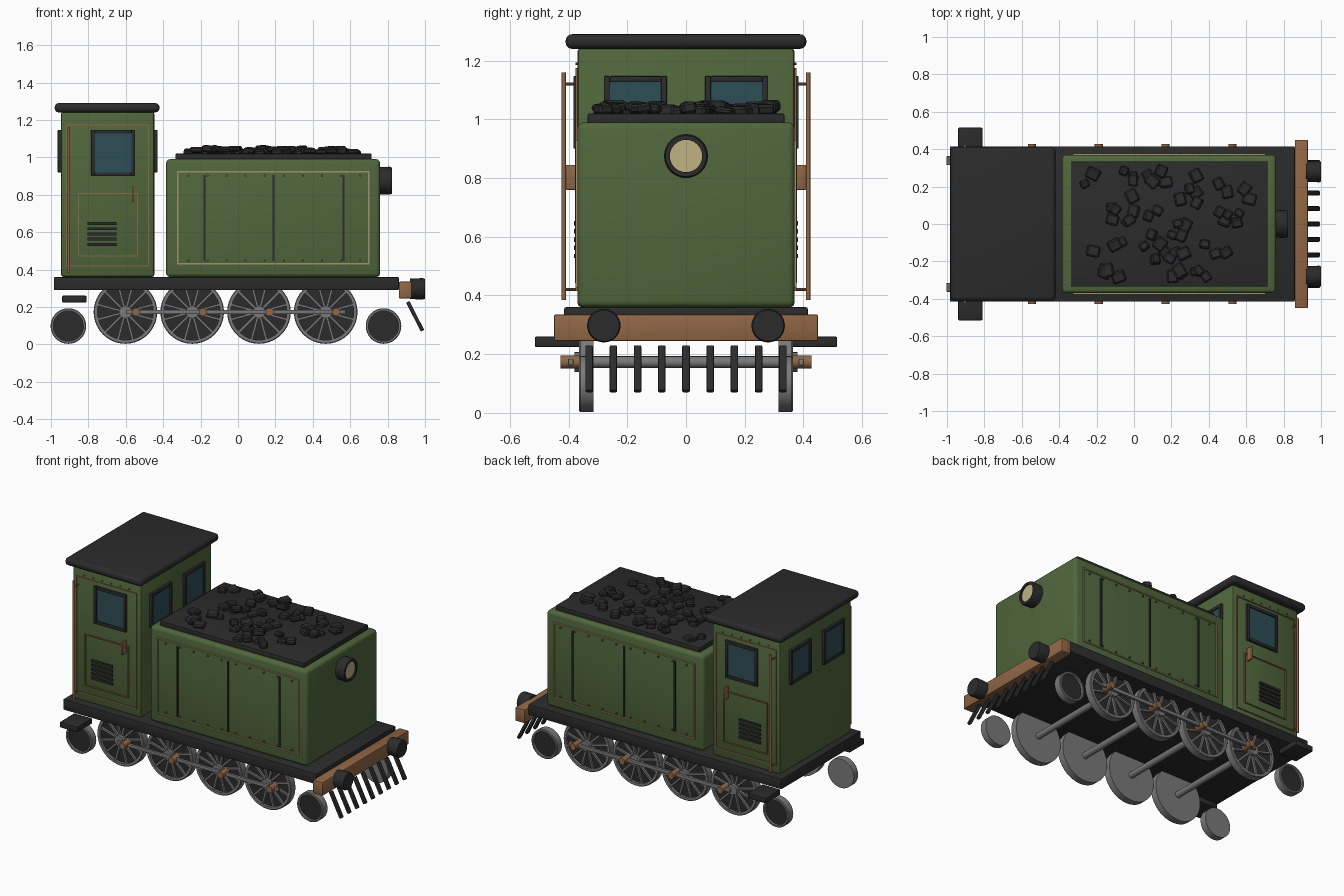
import bpy, bmesh, math, random
from mathutils import Matrix, Vector

if "Cube" in bpy.data.objects:
    bpy.data.objects.remove(bpy.data.objects["Cube"])

random.seed(4)


def material(name, r, g, b):
    m = bpy.data.materials.new(name)
    m.diffuse_color = (r, g, b, 1)
    m.use_nodes = True
    m.node_tree.nodes["Principled BSDF"].inputs["Base Color"].default_value = m.diffuse_color
    return m


GREEN = material("green paint", 0.080, 0.133, 0.045)
DARK = material("dark iron", 0.024, 0.024, 0.025)
STEEL = material("grey steel", 0.190, 0.195, 0.190)
COPPER = material("copper", 0.280, 0.135, 0.060)
BRASS = material("brass trim", 0.370, 0.290, 0.140)
CREAM = material("lamp cream", 0.520, 0.450, 0.230)
GLASS = material("blue glass", 0.026, 0.075, 0.095)


def finish(bm, name, mats, mirror=False):
    """Turn a bmesh into an object, optionally mirrored across y."""
    bmesh.ops.recalc_face_normals(bm, faces=bm.faces)
    me = bpy.data.meshes.new(name)
    bm.to_mesh(me)
    bm.free()
    for m in mats:
        me.materials.append(m)
    ob = bpy.data.objects.new(name, me)
    bpy.context.collection.objects.link(ob)
    if mirror:
        mod = ob.modifiers.new("mirror", 'MIRROR')
        mod.use_axis = (False, True, False)
        mod.use_mirror_merge = False
    bpy.ops.object.select_all(action='DESELECT')
    bpy.context.view_layer.objects.active = ob
    ob.select_set(True)
    bpy.ops.object.shade_smooth_by_angle(angle=math.radians(35))
    return ob


def add_box(bm, x, y, z, bevel=0.0, seg=2, rot=None):
    """Box from (min, max) ranges; rot turns it about its own centre."""
    c = Vector([(a + b) / 2 for a, b in (x, y, z)])
    s = [b - a for a, b in (x, y, z)]
    t = bmesh.new()
    bmesh.ops.create_cube(t, size=1, matrix=Matrix.Diagonal((*s, 1)))
    if bevel:
        bmesh.ops.bevel(t, geom=t.edges[:], offset=bevel, segments=seg,
                        profile=0.5, affect='EDGES')
    t.transform(Matrix.Translation(c) @ (rot or Matrix()))
    me = bpy.data.meshes.new("tmp")
    t.to_mesh(me)
    t.free()
    bm.from_mesh(me)
    bpy.data.meshes.remove(me)


def add_lathe(bm, origin, axis, profile, dark_from=99, seg=32):
    """Spin (radius, distance) points about axis; later segments get slot 1."""
    rot = Vector((0, 0, 1)).rotation_difference(Vector(axis)).to_matrix().to_4x4()
    m = Matrix.Translation(origin) @ rot
    rings = []
    for r, h in profile:
        n = seg if r > 0 else 1
        rings.append([bm.verts.new(m @ Vector((r * math.cos(2 * math.pi * i / n),
                      r * math.sin(2 * math.pi * i / n), h))) for i in range(n)])
    for k, (a, b) in enumerate(zip(rings, rings[1:])):
        for i in range(seg):
            j = (i + 1) % seg
            vs = [a[i % len(a)], a[j % len(a)], b[j % len(b)], b[i % len(b)]]
            f = bm.faces.new(list(dict.fromkeys(vs)))
            f.material_index = 1 if k >= dark_from else 0


def add_rod(bm, p, q, r, seg=16):
    d = Vector(q) - Vector(p)
    add_lathe(bm, p, d.normalized(), [(0, 0), (r, 0), (r, d.length), (0, d.length)], seg=seg)


def box(name, x, y, z, mat, bevel=0.0, seg=2, mirror=False):
    bm = bmesh.new()
    add_box(bm, x, y, z, bevel, seg)
    return finish(bm, name, [mat], mirror)


def add_frame(bm, u, v, w, width, axis='y', bevel=0.0):
    """Rectangular outline: u is the horizontal range, v height, w depth."""
    for a, b in (((u[0], u[0] + width), v), ((u[1] - width, u[1]), v),
                 ((u[0] + width, u[1] - width), (v[0], v[0] + width)),
                 ((u[0] + width, u[1] - width), (v[1] - width, v[1]))):
        if axis == 'y':
            add_box(bm, a, w, b, bevel)
        else:
            add_box(bm, w, a, b, bevel)


# Main bodies
box("chassis", (-0.985, 0.86), (-0.415, 0.415), (0.29, 0.36), DARK, 0.006)
box("cab", (-0.947, -0.447), (-0.37, 0.37), (0.36, 1.245), GREEN, 0.015)
box("roof", (-0.98, -0.42), (-0.41, 0.41), (1.24, 1.29), DARK, 0.022, 4)
box("tank", (-0.385, 0.76), (-0.37, 0.37), (0.36, 0.99), GREEN, 0.022, 3)
box("coal_tray", (-0.335, 0.715), (-0.335, 0.335), (0.98, 1.02), DARK, 0.006)

# Coal lumps
bm = bmesh.new()
for i in range(62):
    x = random.uniform(-0.29, 0.66) if i % 3 else random.gauss(0.2, 0.1)
    y, s, h = random.uniform(-0.285, 0.285), random.uniform(0.024, 0.037), random.uniform(0.012, 0.02)
    z = random.uniform(1.022, 1.045)
    rot = Matrix.Rotation(random.uniform(0, 3), 4, 'Z') @ Matrix.Rotation(random.uniform(-0.25, 0.25), 4, 'X')
    add_box(bm, (x - s, x + s), (y - s * 0.85, y + s * 0.85), (z - h, z + h), 0.008, 1, rot)
finish(bm, "coal", [DARK])

# Cab windows: sides, front and rear
frames, panes = bmesh.new(), bmesh.new()
add_frame(frames, (-0.785, -0.55), (0.90, 1.147), (0.365, 0.384), 0.02, 'y', 0.003)
add_box(panes, (-0.77, -0.565), (0.365, 0.376), (0.915, 1.13))
for x0, x1, g0, g1 in ((-0.45, -0.43, -0.45, -0.438), (-0.964, -0.944, -0.956, -0.944)):
    add_frame(frames, (0.065, 0.28), (0.92, 1.147), (x0, x1), 0.02, 'x', 0.003)
    add_box(panes, (g0, g1), (0.08, 0.265), (0.935, 1.13))
finish(frames, "window_frames", [DARK], True)
finish(panes, "window_panes", [GLASS], True)

# Cab side trim: border, lower door panel, louvres, handle and handrail
bm = bmesh.new()
add_frame(bm, (-0.92, -0.475), (0.415, 1.175), (0.366, 0.376), 0.006)
add_frame(bm, (-0.855, -0.535), (0.47, 0.81), (0.366, 0.377), 0.006)
finish(bm, "cab_trim", [COPPER], True)
bm = bmesh.new()
for i in range(5):
    z = 0.527 + i * 0.028
    add_box(bm, (-0.805, -0.65), (0.365, 0.382), (z, z + 0.015))
finish(bm, "louvres", [DARK], True)
box("door_handle", (-0.568, -0.555), (0.366, 0.41), (0.76, 0.845), COPPER, 0.004, mirror=True)
bm = bmesh.new()
add_rod(bm, (-0.905, 0.416, 0.385), (-0.905, 0.416, 1.16), 0.0075, 12)
for z in (0.42, 1.12):
    add_rod(bm, (-0.905, 0.365, z), (-0.905, 0.418, z), 0.005, 8)
finish(bm, "handrail", [COPPER], True)

# Tank side trim, seams and rivets
bm = bmesh.new()
add_frame(bm, (-0.327, 0.703), (0.428, 0.928), (0.366, 0.377), 0.008)
finish(bm, "tank_trim", [BRASS], True)
bm = bmesh.new()
for x in (-0.18, 0.19, 0.565):
    add_box(bm, (x - 0.005, x + 0.005), (0.365, 0.378), (0.445, 0.905))
finish(bm, "tank_seams", [DARK], True)
bm = bmesh.new()
for i in range(10):
    for z in (0.448, 0.902):
        x = -0.265 + i * 0.102
        add_rod(bm, (x, 0.366, z), (x, 0.379, z), 0.006, 8)
for i in range(6):
    x = -0.86 + i * 0.066
    add_rod(bm, (x, 0.366, 1.19), (x, 0.377, 1.19), 0.004, 8)
finish(bm, "rivets", [GREEN], True)

# Headlamp
bm = bmesh.new()
add_lathe(bm, (0.75, 0, 0.875), (1, 0, 0), [(0, 0), (0.072, 0), (0.075, 0.06), (0.07, 0.073),
          (0.055, 0.073), (0.055, 0.064), (0, 0.064)], 5)
finish(bm, "headlamp", [DARK, CREAM])

# Buffer beam, buffers and guard bars
box("buffer_beam", (0.86, 0.93), (-0.45, 0.45), (0.245, 0.335), COPPER, 0.006)
bm = bmesh.new()
add_lathe(bm, (0.92, 0.28, 0.297), (1, 0, 0), [(0, 0), (0.055, 0), (0.057, 0.07), (0.053, 0.08), (0, 0.08)])
finish(bm, "buffers", [DARK], True)
bm = bmesh.new()
tilt = Matrix.Rotation(math.radians(-27), 4, 'Y')
for i in range(9):
    y = (i - 4) * 0.0825
    add_box(bm, (0.937, 0.957), (y - 0.013, y + 0.013), (0.063, 0.237), 0.005, 2, tilt)
finish(bm, "guard_bars", [DARK])

# Rear steps
box("rear_step", (-0.94, -0.81), (0.36, 0.515), (0.224, 0.26), DARK, 0.005, mirror=True)

# Wheels with recessed dark faces
DRIVERS = [-0.602 + 0.357 * i for i in range(4)]
HUB_Z = 0.173


def add_wheel(bm, x, z, r, rim):
    add_lathe(bm, (x, 0, z), (0, 1, 0), [(0, 0.315), (r, 0.315), (r, 0.36), (r - 0.004, 0.364),
              (r - rim, 0.364), (r - rim, 0.348), (0, 0.348)], 5, 40)


bm = bmesh.new()
for x in DRIVERS:
    add_wheel(bm, x, HUB_Z, 0.17, 0.02)
finish(bm, "driving_wheels", [STEEL, DARK], True)
bm = bmesh.new()
for x in (-0.907, 0.778):
    add_wheel(bm, x, 0.098, 0.095, 0.014)
finish(bm, "small_wheels", [STEEL, DARK], True)

# Spokes and hubs
bm = bmesh.new()
for x in DRIVERS:
    add_rod(bm, (x, 0.34, HUB_Z), (x, 0.38, HUB_Z), 0.034, 20)
    for k in range(12):
        a = math.radians(30 * k + 15)
        rot = Matrix.Rotation(-a, 4, 'Y')
        cx, cz = x + 0.09 * math.cos(a), HUB_Z + 0.09 * math.sin(a)
        add_box(bm, (cx - 0.063, cx + 0.063), (0.346, 0.362), (cz - 0.006, cz + 0.006), rot=rot)
finish(bm, "spokes", [STEEL], True)

# Axles, coupling rod and crank pins
bm = bmesh.new()
for x in DRIVERS:
    add_rod(bm, (x, -0.32, HUB_Z), (x, 0.32, HUB_Z), 0.02)
finish(bm, "axles", [STEEL])
box("coupling_rod", (-0.6, 0.575), (0.384, 0.402), (HUB_Z - 0.011, HUB_Z + 0.011), STEEL, 0.003, mirror=True)
bm = bmesh.new()
for x in DRIVERS:
    add_rod(bm, (x + 0.057, 0.36, HUB_Z), (x + 0.057, 0.428, HUB_Z), 0.022, 16)
finish(bm, "crank_pins", [COPPER], True)
